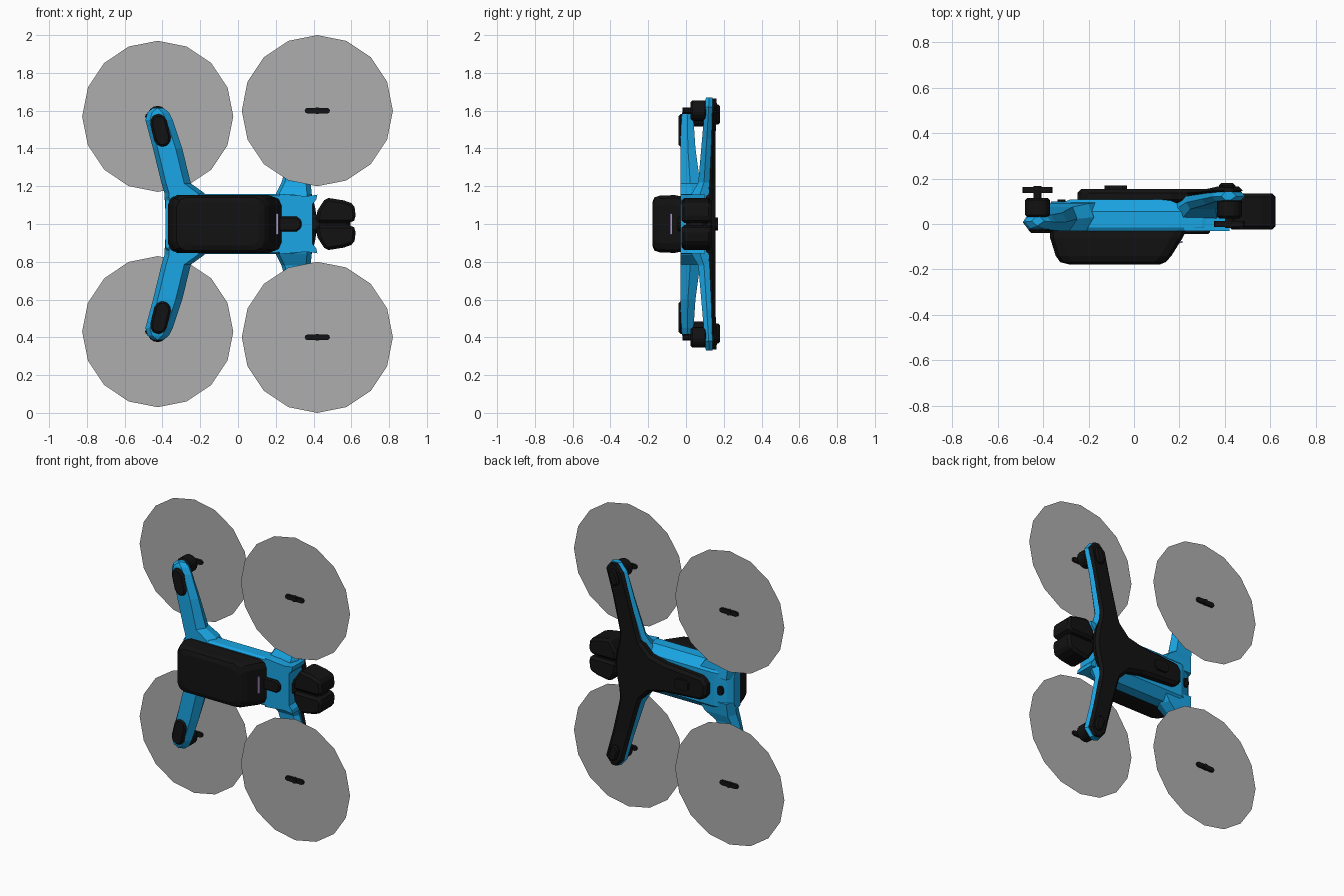
import bpy, bmesh, math

if "Cube" in bpy.data.objects:
    bpy.data.objects.remove(bpy.data.objects["Cube"])


def material(name, rgb):
    m = bpy.data.materials.new(name)
    m.diffuse_color = (*rgb, 1)
    m.use_nodes = True
    m.node_tree.nodes["Principled BSDF"].inputs["Base Color"].default_value = m.diffuse_color
    return m


BLUE = material("blue shell", (0.01, 0.38, 0.78))
BLACK = material("black plastic", (0.006, 0.006, 0.006))
GREY = material("propeller blur", (0.42, 0.42, 0.42))
LILAC = material("lilac strip", (0.4, 0.3, 0.6))


# All parts sit at z = 1, so local z = 0 is the mirror plane of the drone
def loft(name, rings, mat, mirror=False, bevel=0.0, segments=1):
    bm = bmesh.new()
    vs = [[bm.verts.new(p) for p in r] for r in rings]
    n = len(vs[0])
    for a, b in zip(vs, vs[1:]):
        for i in range(n):
            j = (i + 1) % n
            bm.faces.new((a[i], a[j], b[j], b[i]))
    bm.faces.new(vs[0])
    if len(vs) > 1:
        bm.faces.new(vs[-1])
        bmesh.ops.recalc_face_normals(bm, faces=bm.faces)
    me = bpy.data.meshes.new(name)
    bm.to_mesh(me)
    bm.free()
    me.materials.append(mat)
    ob = bpy.data.objects.new(name, me)
    ob.location.z = 1
    bpy.context.collection.objects.link(ob)
    if bevel:
        mod = ob.modifiers.new("bevel", 'BEVEL')
        mod.width, mod.segments = bevel, segments
        mod.limit_method, mod.angle_limit = 'ANGLE', math.radians(40)
    if mirror:
        mod = ob.modifiers.new("mirror", 'MIRROR')
        mod.use_axis = (False, False, True)
        mod.use_mirror_merge = False
    return ob


def prism(name, pts, y0, y1, mat, **kw):
    return loft(name, [[(x, y, z) for x, z in pts] for y in (y0, y1)], mat, **kw)


def sym(half):
    return half + [(x, -z) for x, z in reversed(half)]


def circle(cx, cz, r, y, n=16):
    return [(cx + r * math.cos(2 * math.pi * i / n), y,
             cz + r * math.sin(2 * math.pi * i / n)) for i in range(n)]


def turned(name, cx, cz, prof, mat):
    return loft(name, [circle(cx, cz, r, y) for y, r in prof], mat, mirror=True)


def capsule(cx, cz, dx, dz, r, n=4):
    # rounded bar from centre -d to centre +d
    a0 = math.atan2(dz, dx) - math.pi / 2
    pts = []
    for s in (1, -1):
        for i in range(n + 1):
            a = a0 + math.pi * i / n + (0 if s > 0 else math.pi)
            pts.append((cx + s * dx + r * math.cos(a), cz + s * dz + r * math.sin(a)))
    return pts


def arm(name, secs, mat, c):
    # section: z, left x, right x, low y, high y; chamfered edges
    rings = []
    for z, a, b, lo, hi in secs:
        m = (lo + hi) / 2
        rings.append([(a + c * .7, lo, z), (b - c, lo, z), (b, m, z),
                      (b - c * .6, hi, z), (a + c * .6, hi, z), (a, m, z)])
    return loft(name, rings, mat, mirror=True)


# Blue fuselage: chamfered sections along x
body = []
for x, h, lo, mid, hi in [(-.385, .13, -.02, .03, .05), (-.355, .155, -.03, .05, .08),
                          (-.28, .16, -.03, .055, .108), (.2, .16, -.03, .055, .108),
                          (.3, .155, -.03, .06, .12), (.395, .13, -.03, .06, .12)]:
    half = [(lo, h - .01), (lo + .015, h), (mid, h), (hi, h - .05)]
    body.append([(x, y, z) for y, z in half] + [(x, y, -z) for y, z in reversed(half)])
loft("fuselage", body, BLUE)

# Prongs at the nose beside the camera
prism("nose_prong", [(.22, .15), (.22, .16), (.36, .147), (.42, .155), (.415, .13), (.39, .1), (.3, .1)],
      -.03, .1, BLUE, mirror=True)

# Rear arms, sweeping back
arm("rear_arm", [(.08, -.385, -.12, -.03, .10), (.165, -.39, -.18, -.03, .09),
                 (.215, -.405, -.25, -.03, .075), (.4, -.45, -.295, -.03, .05),
                 (.55, -.49, -.345, -.025, .04), (.59, -.48, -.365, -.02, .04),
                 (.615, -.45, -.395, -.01, .035)], BLUE, .035)
prism("rear_arm_pad", capsule(-.41, .495, -.011, .045, .045), -.04, .0, BLACK,
      mirror=True, bevel=.012)

# Front arms with black covers on the far side
arm("front_arm", [(.08, .16, .39, .0, .11), (.16, .2, .39, .03, .12), (.22, .23, .385, .065, .125),
                  (.45, .3, .44, .085, .135), (.62, .345, .49, .1, .14),
                  (.67, .385, .45, .105, .14)], BLUE, .025)
arm("front_arm_cover", [(.0, .16, .42, .115, .155), (.08, .16, .41, .115, .155),
                        (.16, .22, .39, .12, .155), (.22, .24, .385, .12, .155),
                        (.45, .305, .435, .13, .155), (.62, .35, .48, .13, .165),
                        (.665, .39, .445, .135, .16)], BLACK, .03)
prism("front_arm_foot", capsule(.41, .58, .008, .025, .03), .15, .18, BLACK, mirror=True, bevel=.01)

# Black spine along the far side
prism("spine", sym([(-.25, .035), (-.22, .075), (.05, .095), (.16, .12), (.24, .2), (.36, .2), (.41, .06)]),
      .09, .155, BLACK, bevel=.018)
prism("spine_sensor", sym([(-.13, .02), (-.11, .035), (-.05, .035), (-.03, .02)]), .15, .17, BLACK)
prism("rear_sensor", capsule(-.32, 0, 0, .012, .018), .05, .108, BLACK)

# Battery: tapered sections from the body outwards
def rounded(x0, x1, h, c, y):
    return [(x, y, z) for x, z in sym([(x0, h - c), (x0 + c * .3, h - c * .3), (x0 + c, h),
                                       (x1 - c, h), (x1 - c * .3, h - c * .3), (x1, h - c)])]


loft("battery", [rounded(-.37, .235, .145, .05, -.02), rounded(-.37, .215, .153, .05, -.06),
                 rounded(-.345, .165, .15, .05, -.14), rounded(-.325, .14, .14, .05, -.168),
                 rounded(-.285, .115, .115, .05, -.178)], BLACK)
prism("battery_strip", [(.196, -.055), (.214, -.055), (.214, .055), (.196, .055)], -.084, -.074, LILAC)
prism("nose_latch", sym([(.2, .04), (.31, .04), (.335, .02)]), -.045, .0, BLACK, bevel=.008)

# Camera head: two faceted lobes and a core
prism("camera_lobe", [(.415, .006), (.42, .07), (.465, .14), (.56, .125), (.615, .105), (.625, .03), (.605, .006)],
      -.025, .135, BLACK, mirror=True, bevel=.032)
prism("camera_core", sym([(.36, .05), (.595, .05)]), .0, .11, BLACK, bevel=.02)

# Motors, propeller hubs and blur discs; direction s points from arm to propeller
for tag, cx, cz, base, disc, s in (("rear", -.425, .57, .03, .15, 1), ("front", .42, .6, .11, .0, -1)):
    turned(tag + "_motor", cx, cz, [(base, .045), (base + s * .01, .055), (base + s * .075, .055),
                                    (base + s * .085, .045)], BLACK)
    turned(tag + "_shaft", cx, cz, [(base, .018), (disc + s * .018, .018)], BLACK)
    prism(tag + "_propeller_hub", capsule(cx, cz, .052, 0, .015), disc - .014, disc + .014,
          BLACK, mirror=True)
    loft(tag + "_propeller_disc", [circle(cx, cz, .4, disc)], GREY, mirror=True)
